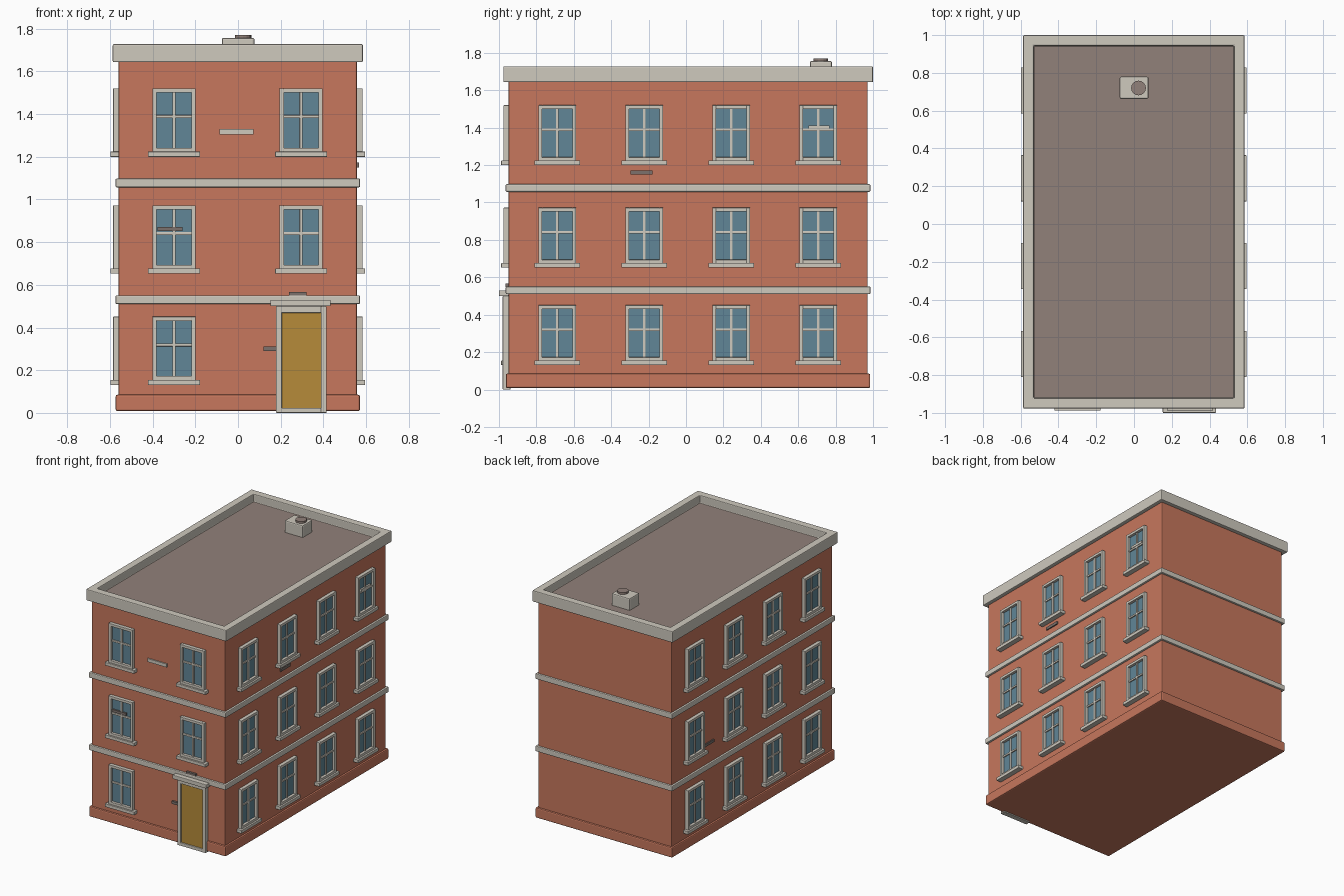
import bpy, bmesh, math
from mathutils import Matrix, Vector

cube = bpy.data.objects.get("Cube")
if cube:
    bpy.data.objects.remove(cube, do_unlink=True)


def material(name, r, g, b):
    m = bpy.data.materials.new(name)
    m.use_nodes = True
    m.diffuse_color = (r, g, b, 1)
    node = next(n for n in m.node_tree.nodes if n.type == 'BSDF_PRINCIPLED')
    node.inputs["Base Color"].default_value = (r, g, b, 1)
    node.inputs["Roughness"].default_value = 0.8
    return m


BRICK = material("brick red", 0.57, 0.185, 0.11)
STONE = material("pale stone", 0.62, 0.585, 0.515)
GLASS = material("window blue", 0.12, 0.24, 0.31)
DOOR = material("door ochre", 0.47, 0.26, 0.042)
ROOF = material("roof brown", 0.285, 0.22, 0.193)
METAL = material("dull metal", 0.2, 0.165, 0.15)

# Centre of the walls and their half sizes
CX, CY, WX, WY = -0.001, 0.011, 0.558, 0.96
FRONT = CY - WY


def add_box(bm, lo, hi, mat=0):
    lo, hi = Vector(lo), Vector(hi)
    place = Matrix.Translation((lo + hi) / 2) @ Matrix.Diagonal((*(hi - lo), 1))
    verts = bmesh.ops.create_cube(bm, size=1, matrix=place)["verts"]
    faces = {f for v in verts for f in v.link_faces}
    for f in faces:
        f.material_index = mat
    return faces


def finish(bm, name, mats, bevel=0.0):
    mesh = bpy.data.meshes.new(name)
    bm.to_mesh(mesh)
    bm.free()
    for m in mats:
        mesh.materials.append(m)
    return place_mesh(name, mesh, bevel)


def place_mesh(name, mesh, bevel=0.0):
    obj = bpy.data.objects.new(name, mesh)
    bpy.context.collection.objects.link(obj)
    if bevel:
        mod = obj.modifiers.new("soft edges", 'BEVEL')
        mod.width = bevel
        mod.segments = 2
        mod.limit_method = 'ANGLE'
    return obj


def box(name, lo, hi, mat, bevel=0.0):
    bm = bmesh.new()
    add_box(bm, lo, hi)
    return finish(bm, name, [mat], bevel)


def slab(name, grow, z0, z1, mat, bevel):
    return box(name, (CX - WX - grow, CY - WY - grow, z0),
               (CX + WX + grow, CY + WY + grow, z1), mat, bevel)


# Main body, plinth and floor bands
slab("walls", 0, 0.03, 1.66, BRICK, 0.006)
slab("plinth", 0.014, 0.008, 0.085, BRICK, 0.008)
for i, z in enumerate((0.51, 1.057)):
    slab(f"floor_band_{i + 1}", 0.015, z, z + 0.041, STONE, 0.006)

# Cornice with a sunken flat roof
bm = bmesh.new()
add_box(bm, (CX - WX - 0.028, CY - WY - 0.028, 1.643),
        (CX + WX + 0.028, CY + WY + 0.029, 1.728))
top = max(bm.faces, key=lambda f: f.calc_center_median().z)
bmesh.ops.inset_region(bm, faces=[top], thickness=0.079)
well = bmesh.ops.extrude_face_region(bm, geom=[top])["geom"]
for v in (g for g in well if isinstance(g, bmesh.types.BMVert)):
    v.co.z -= 0.06
for f in (g for g in well if isinstance(g, bmesh.types.BMFace)):
    f.material_index = 1
if top.is_valid:
    bm.faces.remove(top)
bmesh.ops.recalc_face_normals(bm, faces=bm.faces[:])
finish(bm, "cornice_and_roof", [STONE, ROOF], 0.006)

# Roof vent with its round cap
box("roof_vent", (-0.076, 0.663, 1.66), (0.077, 0.78, 1.757), STONE, 0.008)
bm = bmesh.new()
bmesh.ops.create_cone(bm, cap_ends=True, segments=16, radius1=0.039, radius2=0.039,
                      depth=0.03, matrix=Matrix.Translation((0.024, 0.72, 1.756)))
finish(bm, "vent_cap", [ROOF])


# Window: sill, frame, glass and glazing bars; outward is -y
def window_mesh():
    bm = bmesh.new()
    out = -0.026
    add_box(bm, (-0.122, -0.039, 0), (0.122, 0.01, 0.024))
    for side in (-1, 1):
        x = side * 0.091
        add_box(bm, (x - 0.01, out, 0.022), (x + 0.01, 0.01, 0.32))
    for z in (0.022, 0.3):
        add_box(bm, (-0.082, out, z), (0.082, 0.01, z + 0.02))
    add_box(bm, (-0.083, -0.006, 0.03), (0.083, 0.005, 0.31), 1)
    add_box(bm, (-0.007, -0.015, 0.04), (0.007, 0, 0.302))
    add_box(bm, (-0.083, -0.0145, 0.181), (0.083, 0, 0.195))
    mesh = bpy.data.meshes.new("window")
    bm.to_mesh(mesh)
    bm.free()
    mesh.materials.append(STONE)
    mesh.materials.append(GLASS)
    return mesh


WINDOW = window_mesh()


def window(name, x, y, z, turn):
    obj = place_mesh(name, WINDOW, 0.002)
    obj.location = (x, y, z)
    obj.rotation_euler.z = math.radians(turn)


for floor, z in enumerate((0.131, 0.652, 1.2)):
    window(f"front_window_right_{floor}", -0.3, FRONT, z, 0)
    if floor:
        window(f"front_window_left_{floor}", 0.296, FRONT, z, 0)
    for i in range(4):
        y = -0.688 + 0.465 * i
        window(f"left_window_{floor}_{i}", CX + WX, y, z, 90)
        window(f"right_window_{floor}_{i}", CX - WX, y, z, -90)

# Door with frame and hood
bm = bmesh.new()
for x in (0.178, 0.388):
    add_box(bm, (x, -0.98, 0), (x + 0.027, FRONT + 0.01, 0.5))
for z, h in ((0, 0.024), (0.469, 0.031)):
    add_box(bm, (0.2, -0.979, z), (0.39, FRONT + 0.01, z + h))
finish(bm, "door_frame", [STONE], 0.003)
box("door", (0.2, -0.97, 0.015), (0.393, FRONT, 0.475), DOOR)
box("door_hood", (0.152, -1, 0.5), (0.434, FRONT, 0.53), STONE, 0.004)

# Small wall plates: front first, then the two long sides
for name, x0, x1, z0, z1, out, mat in (
        ("front_sign_plate", -0.087, 0.073, 1.305, 1.33, 0.009, STONE),
        ("window_plate", -0.377, -0.26, 0.853, 0.872, 0.018, METAL),
        ("bell_plate", 0.12, 0.18, 0.29, 0.31, 0.015, METAL),
        ("hood_plate", 0.24, 0.32, 0.549, 0.566, 0.016, METAL)):
    box(name, (x0, FRONT - out, z0), (x1, FRONT + 0.01, z1), mat)
for name, side, y0, y1, z0, z1, out, mat in (
        ("left_wall_plate", 1, -0.296, -0.179, 1.15, 1.172, 0.009, METAL),
        ("left_window_plate", 1, 0.654, 0.766, 1.394, 1.412, 0.018, STONE),
        ("right_wall_plate", -1, 0.47, 0.59, 0.69, 0.71, 0.009, METAL)):
    x = sorted((CX + side * (WX - 0.01), CX + side * (WX + out)))
    box(name, (x[0], y0, z0), (x[1], y1, z1), mat)
